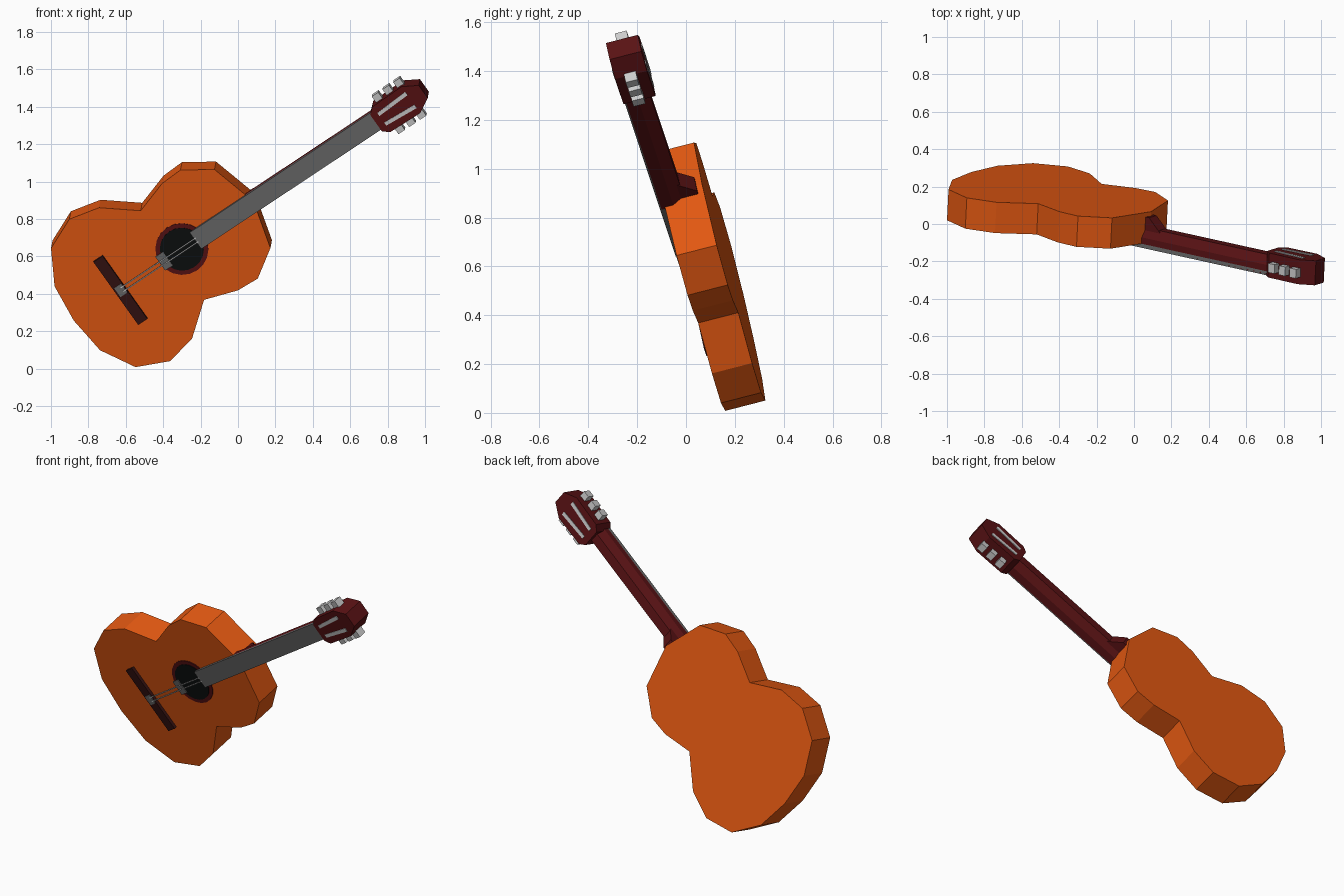
import bpy, bmesh, math
from mathutils import Matrix, Vector

if "Cube" in bpy.data.objects:
    bpy.data.objects.remove(bpy.data.objects["Cube"])

# Instrument frame: X along the neck, Y across, Z out of the soundboard; origin at sound hole
F = -Vector((0.05, 1.0, 0.257)).normalized()
U = Vector((1.0, -0.221, 0.663)).normalized()
U = (U - F * U.dot(F)).normalized()
W = F.cross(U)
M = Matrix((U, W, F)).transposed().to_4x4()
M.translation = (-0.30, -0.014, 0.64)


def mat(name, r, g, b):
    m = bpy.data.materials.new(name)
    m.diffuse_color = (r, g, b, 1)
    m.use_nodes = True
    m.node_tree.nodes["Principled BSDF"].inputs["Base Color"].default_value = m.diffuse_color
    return m


ORANGE = mat("orange_wood", 0.78, 0.10, 0.006)
RED = mat("dark_red_wood", 0.10, 0.006, 0.007)
DARK = mat("dark_bridge_wood", 0.035, 0.006, 0.006)
BLACK = mat("black_hole", 0.004, 0.005, 0.005)
GREY = mat("fretboard_grey", 0.15, 0.15, 0.15)
SILVER = mat("silver", 0.60, 0.60, 0.60)


def prism(name, pts, lo, hi, material, axis='Z'):
    """Extrude a 2D outline: along Z (pts = x,y), X (pts = y,z) or Y (pts = x,z)."""
    def place(p, t):
        return {'Z': (p[0], p[1], t), 'X': (t, p[0], p[1]), 'Y': (p[0], t, p[1])}[axis]
    bm = bmesh.new()
    a = [bm.verts.new(place(p, lo)) for p in pts]
    b = [bm.verts.new(place(p, hi)) for p in pts]
    n = len(pts)
    bm.faces.new(a)
    bm.faces.new(b)
    for i in range(n):
        j = (i + 1) % n
        bm.faces.new((a[i], a[j], b[j], b[i]))
    bmesh.ops.recalc_face_normals(bm, faces=bm.faces)
    me = bpy.data.meshes.new(name)
    bm.to_mesh(me)
    bm.free()
    me.materials.append(material)
    ob = bpy.data.objects.new(name, me)
    ob.matrix_world = M
    bpy.context.collection.objects.link(ob)
    return ob


def box(name, x0, x1, y0, y1, z0, z1, material):
    return prism(name, [(x0, y0), (x1, y0), (x1, y1), (x0, y1)], z0, z1, material)


def mirror(half):
    """Close a half outline by reflecting it across y = 0."""
    return half + [(x, -y) for x, y in reversed(half) if abs(y) > 1e-6]


def circle(r, n):
    return [(r * math.cos(2 * math.pi * i / n), r * math.sin(2 * math.pi * i / n)) for i in range(n)]


# Body
body = [(0.467, 0), (0.395, 0.262), (0.243, 0.362), (0.118, 0.356), (-0.062, 0.297),
        (-0.237, 0.436), (-0.405, 0.473), (-0.578, 0.396), (-0.682, 0.213), (-0.705, 0)]
prism("body", mirror(body), -0.17, 0, ORANGE)

# Sound hole and its rosette
prism("rosette", circle(0.142, 20), -0.002, 0.004, RED)
prism("sound_hole", circle(0.118, 20), -0.002, 0.007, BLACK)

# Bridge, saddle and strings
box("bridge", -0.43, -0.37, -0.21, 0.21, -0.002, 0.018, DARK)
box("bridge_saddle", -0.42, -0.375, -0.03, 0.03, 0.0, 0.022, GREY)
box("string_rest", -0.14, -0.09, -0.045, 0.045, 0.0, 0.012, GREY)
for i, y in enumerate((-0.012, 0.012)):
    box(f"string_{i}", -0.39, 0.10, y - 0.003, y + 0.003, 0.018, 0.023, SILVER)

# Neck, heel and fretboard
neck = [(0.054, 0.016), (0.054, -0.035), (0.028, -0.085),
        (-0.028, -0.085), (-0.054, -0.035), (-0.054, 0.016)]
prism("neck", neck, 0.44, 1.29, RED, 'X')
prism("heel", [(0.44, -0.07), (0.56, -0.07), (0.48, -0.145), (0.44, -0.145)], -0.035, 0.035, RED, 'Y')
box("fretboard", 0.09, 1.275, -0.054, 0.054, 0.0, 0.022, GREY)

# Headstock
OFF = -0.008
head = [(1.262, 0.055), (1.295, 0.084), (1.49, 0.088), (1.57, 0.042)]
prism("headstock", [(x, y + OFF) for x, y in mirror(head)], -0.11, 0.025, RED)

# Slots on both faces of the headstock, and tuning pegs
for s in (-1, 1):
    slot = [(1.30, 0.022), (1.30, 0.042), (1.49, 0.054), (1.49, 0.032)]
    pts = [(x, s * y + OFF) for x, y in slot]
    prism("slot_front", pts, 0.022, 0.029, SILVER)
    prism("slot_back", pts, -0.114, -0.108, SILVER)
    for k in range(3):
        x = 1.34 + 0.07 * k
        ys = sorted((s * 0.075 + OFF, s * 0.125 + OFF))
        box("tuning_peg", x - 0.021, x + 0.021, ys[0], ys[1], -0.065, -0.015, SILVER)
